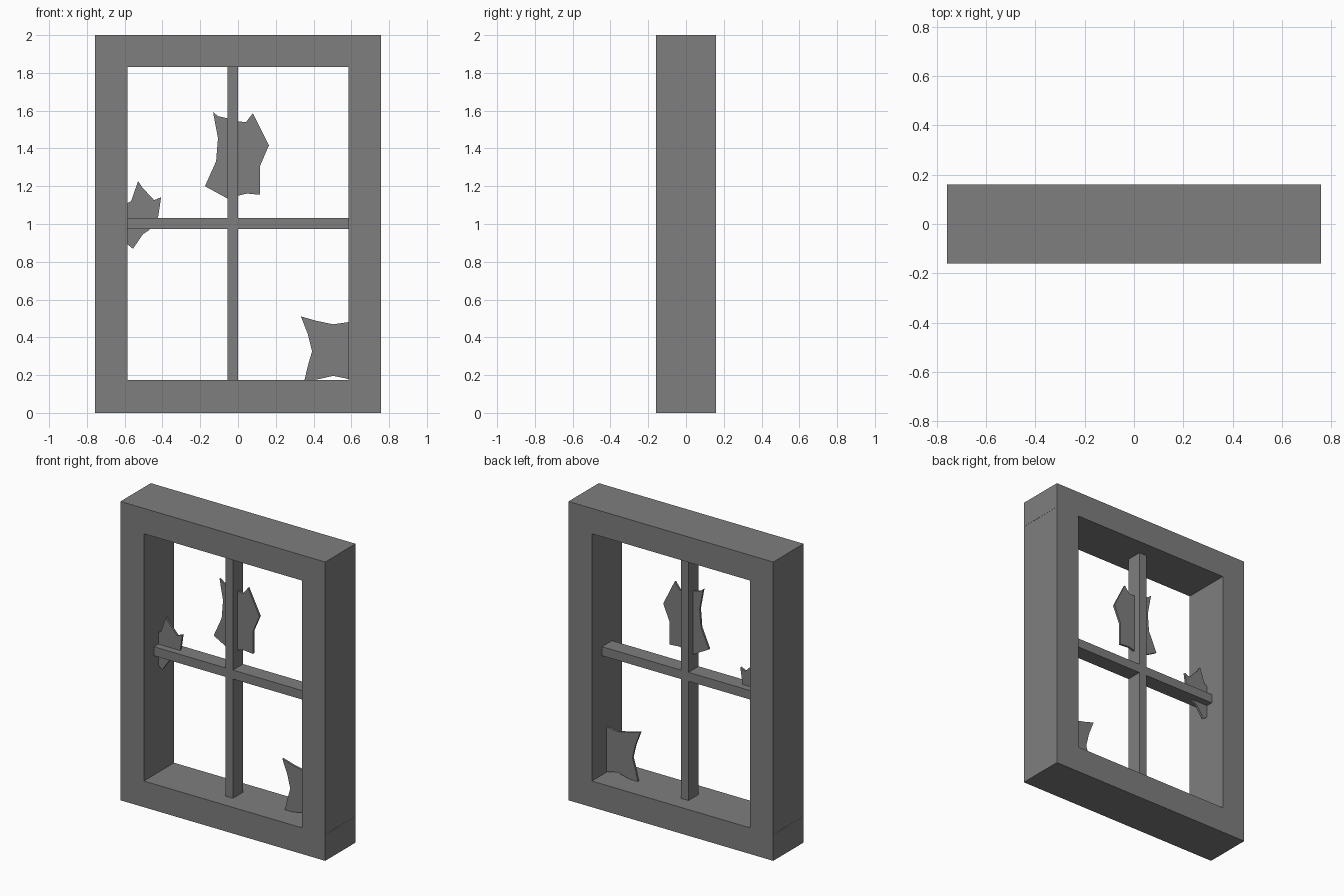
import bpy, bmesh

if "Cube" in bpy.data.objects:
    bpy.data.objects.remove(bpy.data.objects["Cube"])

W, H, D = 0.757, 2.0, 0.16      # half width, height, half depth of the frame
IN, BOT, TOP = 0.585, 0.175, 1.83  # opening: half width, lower and upper edge
MD = 0.053                      # half depth of the glazing bars

dark = bpy.data.materials.new("dark_grey")
dark.diffuse_color = (0.21, 0.21, 0.21, 1)
dark.use_nodes = True
dark.node_tree.nodes["Principled BSDF"].inputs["Base Color"].default_value = dark.diffuse_color


def finish(name, bm):
    bmesh.ops.recalc_face_normals(bm, faces=bm.faces)
    me = bpy.data.meshes.new(name)
    bm.to_mesh(me)
    bm.free()
    me.materials.append(dark)
    ob = bpy.data.objects.new(name, me)
    bpy.context.collection.objects.link(ob)
    return ob


def box(name, x0, x1, hd, z0, z1):
    bm = bmesh.new()
    bmesh.ops.create_cube(bm, size=1)
    for v in bm.verts:
        v.co = ((x0 + x1) / 2 + v.co.x * (x1 - x0), v.co.y * 2 * hd,
                (z0 + z1) / 2 + v.co.z * (z1 - z0))
    return finish(name, bm)


def shard(name, outline, half=0.007):
    bm = bmesh.new()
    face = bm.faces.new([bm.verts.new((x, -half, z)) for x, z in outline])
    ext = bmesh.ops.extrude_face_region(bm, geom=[face], use_keep_orig=True)
    for v in ext["geom"]:
        if isinstance(v, bmesh.types.BMVert):
            v.co.y = half
    return finish(name, bm)


# Outer frame: full-width rails with the stiles between them
box("bottom_rail", -W - 0.001, W + 0.001, D, 0, BOT)
box("top_rail", -W - 0.001, W + 0.001, D, TOP, H)
for side, label in ((-1, "left"), (1, "right")):
    a, b = sorted((side * IN, side * W))
    box(label + "_stile", a, b, D, BOT, TOP)

# Glazing bars
box("vertical_bar", -0.056, 0.0, MD, BOT, TOP)
box("horizontal_bar", -IN, IN, MD, 0.973, 1.033)

# Broken glass remnants held by the bars and frame
shard("upper_glass_shard", [
    (-.132, 1.592), (-.106, 1.571), (-.058, 1.56), (0, 1.544), (.042, 1.539),
    (.079, 1.587), (.164, 1.417), (.116, 1.306), (.116, 1.155), (.048, 1.161),
    (0, 1.15), (-.058, 1.136), (-.175, 1.2), (-.116, 1.332), (-.106, 1.454)])
shard("left_glass_shard", [
    (-.587, 1.11), (-.566, 1.121), (-.529, 1.227), (-.508, 1.195),
    (-.444, 1.126), (-.407, 1.142), (-.423, 1.036), (-.471, .967),
    (-.503, .946), (-.556, .869), (-.587, .893), (-.62, .94), (-.63, 1.05)])
shard("corner_glass_shard", [
    (.333, .511), (.413, .488), (.503, .469), (.582, .48), (.64, .487),
    (.60, .33), (.64, .17), (.582, .18), (.503, .196), (.434, .18),
    (.35, .165), (.37, .25), (.392, .326), (.37, .416)])
